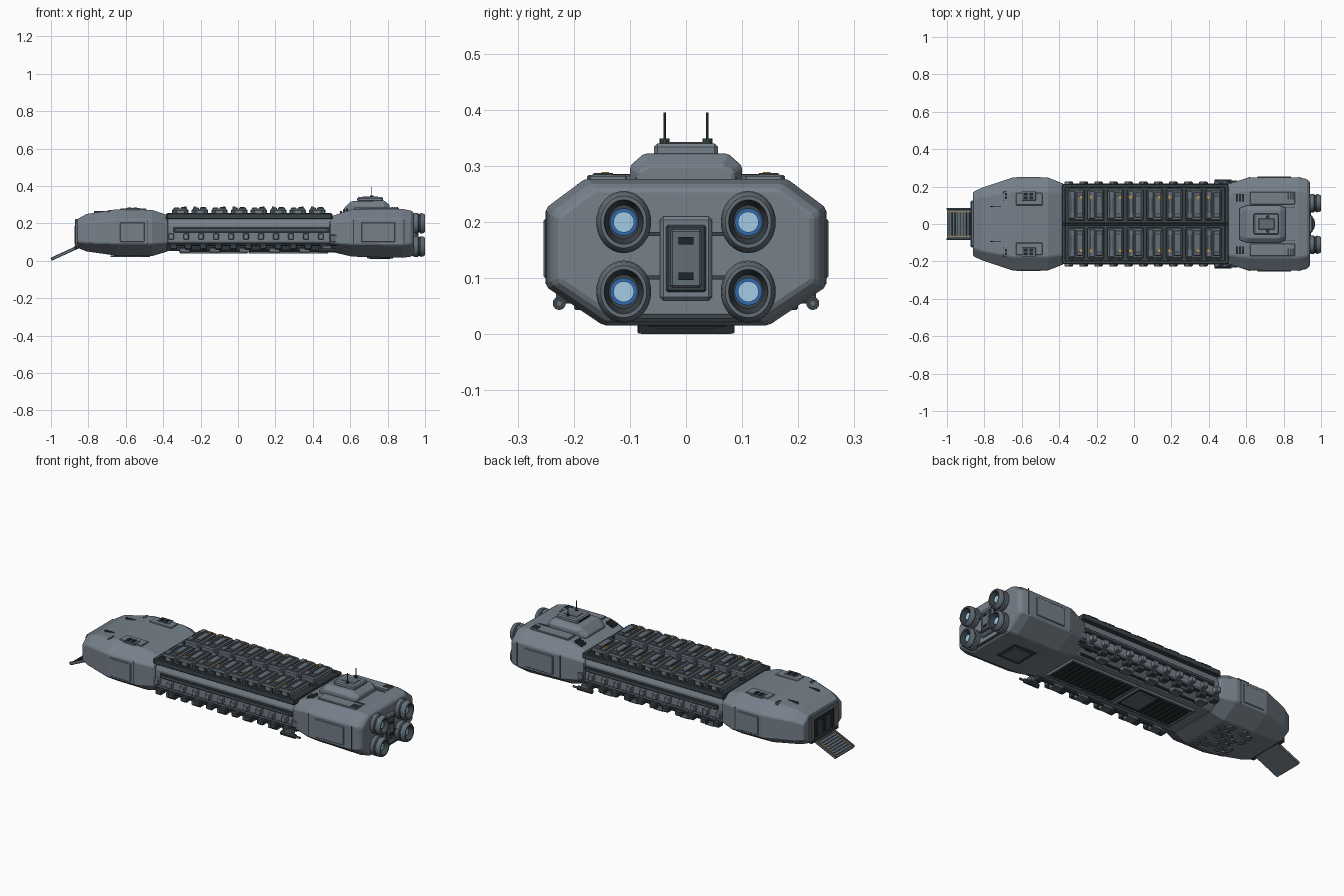
import bpy, bmesh, math
from mathutils import Vector, Matrix

if "Cube" in bpy.data.objects:
    bpy.data.objects.remove(bpy.data.objects["Cube"])


def material(name, r, g, b):
    m = bpy.data.materials.new(name)
    m.use_nodes = True
    m.diffuse_color = (r, g, b, 1)
    m.node_tree.nodes["Principled BSDF"].inputs["Base Color"].default_value = (r, g, b, 1)
    return m


HULL = material("hull grey", .18, .215, .255)
PANEL = material("panel grey", .125, .155, .185)
DARK = material("dark trim", .045, .06, .068)
BLACK = material("recess black", .015, .018, .02)
ORANGE = material("orange marking", .6, .3, .04)
GLOW = material("engine glow", .36, .6, .78)
BLUE = material("engine blue", .03, .14, .42)


def finish(name, bm, mat, bevel=0):
    bmesh.ops.recalc_face_normals(bm, faces=bm.faces)
    me = bpy.data.meshes.new(name)
    bm.to_mesh(me)
    bm.free()
    ob = bpy.data.objects.new(name, me)
    bpy.context.collection.objects.link(ob)
    me.materials.append(mat)
    if bevel:
        mod = ob.modifiers.new("bevel", "BEVEL")
        mod.width, mod.segments, mod.limit_method = bevel, 1, "ANGLE"
    return ob


def boxes(name, specs, mat, bevel=0, mirror=False):
    """Boxes given as x0, x1, y0, y1, z0, z1, optionally mirrored across y."""
    bm = bmesh.new()
    for x0, x1, y0, y1, z0, z1 in specs:
        for s in ((1, -1) if mirror else (1,)):
            mat4 = (Matrix.Translation(((x0 + x1) / 2, s * (y0 + y1) / 2, (z0 + z1) / 2))
                    @ Matrix.Diagonal((x1 - x0, y1 - y0, z1 - z0, 1)))
            bmesh.ops.create_cube(bm, size=1, matrix=mat4)
    return finish(name, bm, mat, bevel)


def loft(name, sections, mat, bevel=0):
    """Eight-sided hull; section = x, half width, top half, bottom half, four heights."""
    bm = bmesh.new()
    rings = []
    for x, w, wt, wb, z0, z1, z2, z3 in sections:
        half = [(wb, z0), (w, z1), (w, z2), (wt, z3)]
        pts = half + [(-y, z) for y, z in reversed(half)]
        rings.append([bm.verts.new((x, y, z)) for y, z in pts])
    for a, b in zip(rings, rings[1:]):
        for i in range(8):
            j = (i + 1) % 8
            bm.faces.new((a[i], a[j], b[j], b[i]))
    bm.faces.new(rings[0])
    bm.faces.new(rings[-1])
    return finish(name, bm, mat, bevel)


def rod(name, a, b, r, mat, sides=12):
    a, b = Vector(a), Vector(b)
    bm = bmesh.new()
    rot = (b - a).to_track_quat("Z", "Y").to_matrix().to_4x4()
    bmesh.ops.create_cone(bm, cap_ends=True, segments=sides, radius1=r, radius2=r,
                          depth=(b - a).length, matrix=Matrix.Translation((a + b) / 2) @ rot)
    return finish(name, bm, mat)


def smooth(ob):
    bpy.ops.object.select_all(action="DESELECT")
    ob.select_set(True)
    bpy.context.view_layer.objects.active = ob
    bpy.ops.object.shade_smooth_by_angle(angle=math.radians(35))


# Three hull sections
loft("front_hull", [(-.86, .172, .13, .12, .07, .1, .19, .222),
                    (-.81, .195, .145, .125, .05, .095, .205, .25),
                    (-.65, .248, .175, .145, .027, .09, .22, .275),
                    (-.46, .248, .175, .145, .025, .09, .22, .272),
                    (-.375, .215, .165, .135, .05, .095, .205, .243)], HULL, .005)
loft("middle_hull", [(x, .203, .185, .14, .052, .095, .19, .23) for x in (-.38, .52)], HULL)
loft("rear_hull", [(.49, .21, .165, .135, .05, .095, .2, .235),
                   (.61, .248, .18, .145, .022, .087, .222, .275),
                   (.88, .25, .18, .148, .016, .085, .225, .277),
                   (.925, .24, .172, .14, .022, .09, .217, .268),
                   (.94, .225, .163, .13, .032, .095, .21, .258)], HULL, .005)

# Raised armour strips along the module shoulders and flanks
boxes("shoulder_plates", [(.62, .86, .105, .172, .27, .284), (-.63, -.49, .1, .165, .268, .279)], HULL, .003, True)
boxes("flank_plates", [(.66, .84, .245, .254, .1, .205), (-.63, -.5, .243, .252, .1, .205)], HULL, .003, True)
boxes("flank_seams", [(.615, .62, .24, .2505, .09, .22), (-.485, -.48, .24, .2495, .09, .22),
                      (.885, .889, .24, .2505, .09, .22)], DARK, 0, True)

# Cargo deck: frame, floor and containers
boxes("cargo_deck", [(-.38, .5, -.2, .2, .222, .244)], DARK)
boxes("cargo_frame_long", [(-.38, .5, .195, .213, .222, .252), (-.38, .5, 0, .008, .24, .254)], DARK, .003, True)
boxes("cargo_frame_ends", [(-.385, -.365, -.21, .21, .222, .252), (.485, .505, -.21, .21, .222, .252)], DARK, .003)
bodies, lids, slots, marks, feet, latches = [], [], [], [], [], []
for i in range(8):
    x = -.352 + i * .1045
    bodies.append((x, x + .088, .018, .186, .24, .276))
    lids += [(x + .008, x + .038, .028, .176, .27, .284), (x + .044, x + .08, .034, .17, .27, .285)]
    slots += [(x + .05, x + .074, .05, .056, .28, .287), (x + .05, x + .074, .148, .154, .28, .287),
              (x + .014, x + .018, .06, .14, .28, .286), (x + .028, x + .032, .06, .14, .28, .286)]
    off = .01 if i % 2 else .062
    marks.append((x + off, x + off + .014, .137, .151, .283, .289))
    feet += [(x + d, x + d + .014, .182, .194, .24, .268) for d in (.012, .062)]
    latches.append((x + .03, x + .058, .184, .19, .25, .27))
boxes("cargo_containers", bodies, PANEL, .006, True)
boxes("container_lids", lids, PANEL, .003, True)
boxes("container_slots", slots, DARK, 0, True)
boxes("container_marks", marks, ORANGE, 0, True)
boxes("container_clamps", feet, DARK, 0, True)
boxes("container_latches", latches, HULL, 0, True)

# Flank machinery of the middle section
boxes("side_rail", [(-.345, .49, .198, .212, .152, .178)], DARK, .003, True)
boxes("side_rail_strip", [(-.33, .47, .205, .216, .162, .168)], PANEL, 0, True)
boxes("side_ledge", [(-.375, .51, .198, .21, .095, .106)], PANEL, 0, True)
boxes("side_boxes", [(-.372 + i * .08, -.342 + i * .08, .198, .228, .113, .146) for i in range(11)], HULL, .004, True)
boxes("lower_clamps", [(-.365 + i * .08, -.325 + i * .08, .185, .226, .06, .09) for i in range(11)], DARK, .005, True)
boxes("lower_brackets", [(-.315 + i * .16, -.255 + i * .16, .15, .2, .043, .07) for i in range(5)], PANEL, .004, True)
for side, s in (("left", 1), ("right", -1)):
    rod(side + "_upper_pipe", (-.37, s * .21, .086), (.53, s * .21, .086), .006, DARK, 8)
    rod(side + "_lower_pipe", (-.3, s * .16, .052), (.48, s * .16, .052), .006, DARK, 8)
    rod(side + "_pod", (.43, s * .226, .055), (.52, s * .226, .055), .012, DARK, 10)
    rod(side + "_pod_tip", (.52, s * .226, .055), (.55, s * .226, .055), .006, PANEL, 8)
boxes("pod_mounts", [(.45, .5, .2, .232, .055, .082), (.49, .54, .2, .222, .1, .14)], PANEL, .004, True)

# Underside bays with ribs, hatch and armour tiles
boxes("belly_bays", [(.07, .47, -.095, .095, .044, .06), (-.3, .04, -.095, .095, .044, .06)], BLACK)
boxes("belly_bay_rails", [(.06, .48, .09, .102, .038, .06), (-.31, .05, .09, .102, .038, .06)], PANEL, 0, True)
boxes("belly_bay_ends", [(x, x + .012, -.1, .1, .038, .06) for x in (-.31, .038, .06, .468)], PANEL)
boxes("belly_ribs", [(x, x + .009, -.092, .092, .04, .05)
                     for x in [.095 + i * .031 for i in range(12)] + [-.285 + i * .031 for i in range(6)]], DARK)
boxes("belly_panel", [(-.09, .025, -.075, .075, .038, .05)], PANEL, .004)
boxes("belly_hatch_frame", [(.69, .83, -.07, .07, .013, .03)], DARK, .003)
boxes("belly_hatch", [(.705, .815, -.055, .055, .009, .02)], PANEL, .003)
bm = bmesh.new()
for i in range(5):
    for j in range(-2, 3):
        if (i * 3 + j) % 4:
            spot = Matrix.Translation((-.66 + i * .042, j * .049 + (i % 2) * .024 - .012, .024))
            bmesh.ops.create_cone(bm, cap_ends=True, segments=6, radius1=.024, radius2=.026, depth=.008, matrix=spot)
finish("belly_tiles", bm, PANEL)

# Command tower with antennas
loft("tower_base", [(.565, .085, .06, .085, .265, .272, .276, .28),
                    (.605, .1, .075, .1, .265, .275, .3, .318),
                    (.78, .1, .075, .1, .265, .275, .3, .322),
                    (.81, .085, .065, .085, .265, .272, .29, .3)], HULL, .004)
boxes("tower_cap", [(.64, .775, -.057, .057, .315, .34)], HULL, .006)
boxes("tower_roof_plate", [(.665, .75, -.03, .03, .338, .343)], PANEL, .002)
boxes("tower_windows", [(.636, .645, -.045, .045, .325, .333)], BLACK)
for side, s in (("left", 1), ("right", -1)):
    rod(side + "_antenna_foot", (.715, s * .038, .338), (.715, s * .038, .349), .009, DARK, 10)
    rod(side + "_antenna", (.715, s * .038, .345), (.715, s * .038, .395), .0022, DARK, 8)

# Deck hatches and vents
hatches, grilles = [], []
for x, y in ((-.6, .125), (-.7, .125)):
    z = .276 if x > -.65 else .262
    hatches.append((x, x + .075, y, y + .05, z - .012, z + .006))
    grilles += [(x + .01 + k * .03, x + .03 + k * .03, y + .008 + m * .019, y + .022 + m * .019, z, z + .0085)
                for k in range(2) for m in range(2)]
boxes("deck_hatches", hatches, PANEL, .002, True)
boxes("deck_hatch_grilles", grilles, BLACK, 0, True)
boxes("rear_deck_vents", [(.545 + k * .016, .555 + k * .016, .12, .16, .25, .266 + k * .007) for k in range(3)]
      + [(.82 + k * .014, .828 + k * .014, .13, .165, .275, .287) for k in range(3)], DARK, 0, True)
boxes("front_deck_slots", [(-.77, -.71, .09, .097, .25, .267)], DARK, 0, True)
boxes("deck_seams", [(.58, .86, .088, .091, .268, .279)], DARK, 0, True)

# Engines: flared ring, dark liner, blue ring and glowing core
for yn, y in (("left", .111), ("right", -.111)):
    for zn, z in (("upper", .2), ("lower", .076)):
        bm = bmesh.new()
        profile = [(.92, .04), (.945, .049), (.962, .049), (.966, .044), (.972, .044), (.976, .049),
                   (.99, .047), (1, .041), (1, .035), (.985, .032), (.965, .025)]
        rings = [[bm.verts.new((x, y + r * math.cos(a), z + 1.13 * r * math.sin(a)))
                  for a in (2 * math.pi * k / 32 for k in range(32))] for x, r in profile]
        for a, b in zip(rings, rings[1:]):
            for k in range(32):
                f = bm.faces.new((a[k], a[k - 1], b[k - 1], b[k]))
                f.material_index = int(a in rings[3:4] or a in rings[8:])
        ob = finish(f"{zn}_{yn}_engine", bm, PANEL)
        ob.data.materials.append(DARK)
        smooth(ob)
        core = f"{zn}_{yn}_engine_"
        smooth(rod(core + "liner", (.94, y, z), (.97, y, z), .031, DARK, 32))
        smooth(rod(core + "blue_ring", (.94, y, z), (.978, y, z), .0245, BLUE, 32))
        smooth(rod(core + "core", (.94, y, z), (.983, y, z), .0185, GLOW, 32))

# Stern service door
boxes("stern_door_frame", [(.93, .955, -.046, .046, .06, .21)], HULL, .006)
boxes("stern_door_seal", [(.94, .959, -.036, .036, .075, .195)], DARK, .004)
boxes("stern_door", [(.94, .964, -.028, .028, .083, .187)], PANEL, .004)
boxes("stern_door_vents", [(.95, .967, -.013, .013, z, z + .013) for z in (.097, .16)], BLACK)
boxes("stern_ribs", [(.935, .947, .045, .07, z, z + .007) for z in (.098, .175)], DARK, 0, True)
boxes("stern_sill", [(.925, .945, -.12, .12, .028, .036)], DARK)

# Bow gate with its frame, inner door and markings
boxes("bow_gate_recess", [(-.864, -.85, -.12, .12, .075, .212)], BLACK)
boxes("bow_gate_posts", [(-.872, -.85, .092, .125, .075, .215)], PANEL, .004, True)
boxes("bow_gate_lintel", [(-.872, -.85, -.12, .12, .19, .222)], PANEL, .004)
boxes("bow_gate_sill", [(-.875, -.85, -.12, .12, .065, .082)], DARK, .003)
boxes("bow_inner_door", [(-.868, -.855, .012, .06, .085, .17)], DARK, .003, True)
boxes("bow_gate_marks", [(-.874, -.868, .094, .099, .09, .185)], ORANGE, 0, True)

# Lowered boarding ramp
tilt = Matrix.Translation((-.865, 0, .073)) @ Matrix.Rotation(math.radians(-24.5), 4, "Y")
ramp = [boxes("ramp_floor", [(-.149, .005, -.08, .08, -.012, -.002)], PANEL),
        boxes("ramp_rails", [(-.149, .005, .076, .086, -.012, .005)], PANEL, .002, True),
        boxes("ramp_treads", [(-.14 + i * .017, -.134 + i * .017, -.062, .062, -.004, .001) for i in range(8)], DARK),
        boxes("ramp_stripes", [(-.145, 0, .066, .07, -.004, 0)], ORANGE, 0, True)]
for ob in ramp:
    ob.data.transform(tilt)
